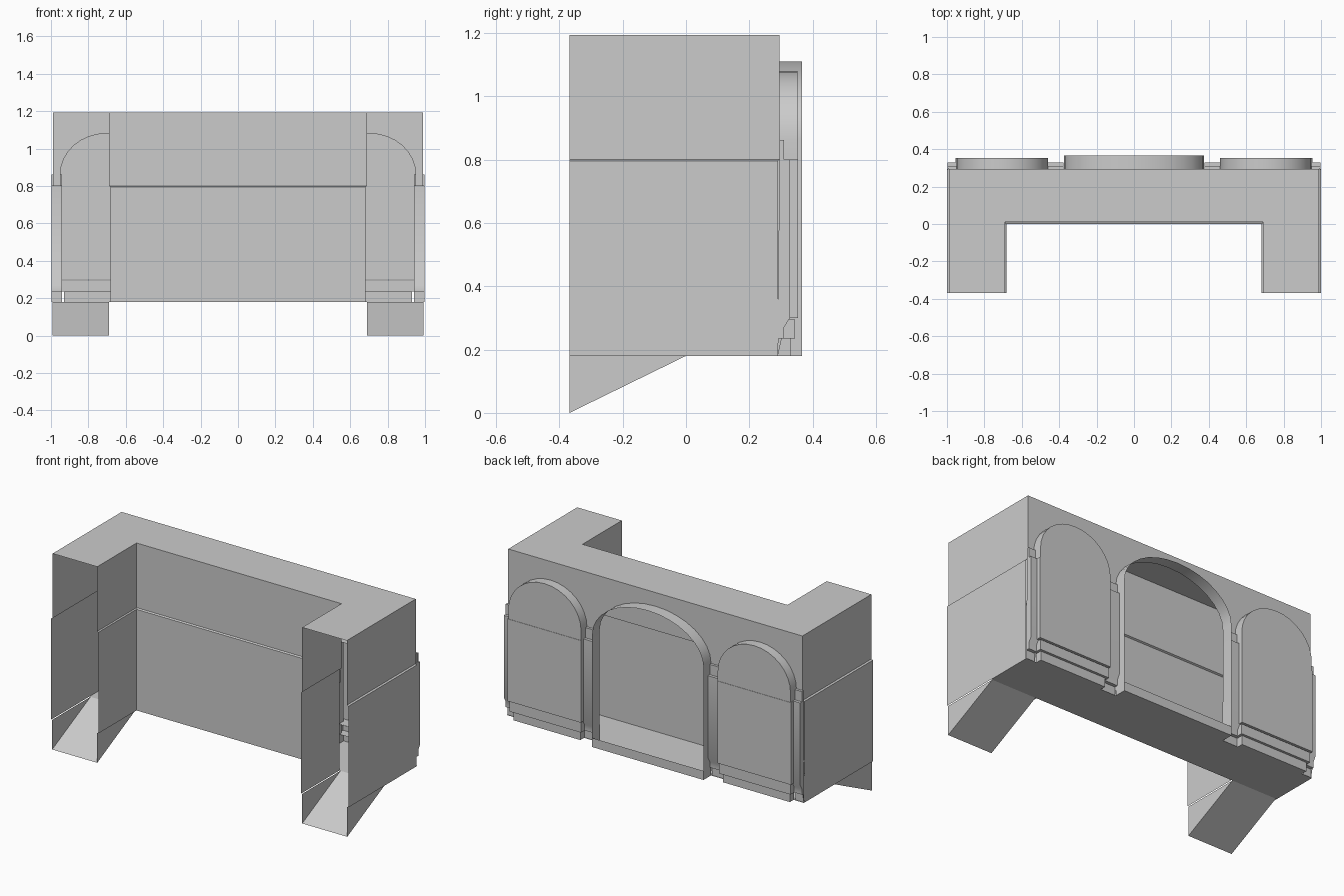
import bpy, bmesh, math

cube = bpy.data.objects.get("Cube")
if cube:
    bpy.data.objects.remove(cube, do_unlink=True)

stone = bpy.data.materials.new("plain_grey")
stone.use_nodes = True
GREY = (0.6, 0.6, 0.6, 1)
stone.diffuse_color = GREY
stone.node_tree.nodes["Principled BSDF"].inputs["Base Color"].default_value = GREY

# Main heights and depths
TOP, LEDGE, FLOOR, SKIRT = 1.193, 0.8, 0.18, 0.235
FRONT, BACK = -0.368, 0.295


def finish(name, bm):
    bmesh.ops.remove_doubles(bm, verts=bm.verts, dist=1e-5)
    bmesh.ops.recalc_face_normals(bm, faces=bm.faces)
    mesh = bpy.data.meshes.new(name)
    bm.to_mesh(mesh)
    bm.free()
    mesh.materials.append(stone)
    obj = bpy.data.objects.new(name, mesh)
    bpy.context.collection.objects.link(obj)
    bpy.ops.object.select_all(action='DESELECT')
    obj.select_set(True)
    bpy.context.view_layer.objects.active = obj
    bpy.ops.object.shade_smooth_by_angle(angle=math.radians(32))
    return obj


def loft(name, rows, caps=False):
    """Sheet stretched across rows of points, with optional end faces."""
    bm = bmesh.new()
    grid = [[bm.verts.new(p) for p in row] for row in rows]
    for a, b in zip(grid, grid[1:]):
        for i in range(len(a) - 1):
            pts = [a[i], a[i + 1], b[i + 1], b[i]]
            if (pts[0].co - pts[1].co).length > 1e-5 and (pts[2].co - pts[3].co).length > 1e-5:
                bm.faces.new(pts)
    if caps:
        bm.faces.new(grid[0])
        bm.faces.new(grid[-1])
    return finish(name, bm)


def sheet(name, points):
    bm = bmesh.new()
    bm.faces.new([bm.verts.new(p) for p in points])
    return finish(name, bm)


def prism(name, profile, x0, x1):
    """Depth/height profile run along x, open towards the hollow inside."""
    return loft(name, [[(x, y, z) for y, z in profile] for x in (x0, x1)], True)


def box(name, depth, z0, z1, x0, x1):
    inner = BACK - 0.005
    return prism(name, [(inner, z0), (depth, z0), (depth, z1), (inner, z1)], x0, x1)


def arch(cx, half, spring, crown, foot, steps=16):
    """Arch outline from left foot to right foot as x, z points."""
    pts = [(cx - half, foot)]
    for i in range(steps + 1):
        a = math.pi * (1 - i / steps)
        pts.append((cx + half * math.cos(a), spring + (crown - spring) * math.sin(a)))
    return pts + [(cx + half, foot)]


# Upright walls: the lower part stands slightly proud of the upper part
def wall_rows(path_low, path_high):
    return [[(x, y, FLOOR) for x, y in path_low],
            [(x, y, LEDGE - 0.005) for x, y in path_low],
            [(x, y, LEDGE) for x, y in path_high],
            [(x, y, TOP) for x, y in path_high]]


def inner_path(x, y):
    return [(-x, FRONT), (-x, y), (x, y), (x, FRONT)]


loft("inner_walls", wall_rows(inner_path(0.683, 0.0), inner_path(0.69, 0.01)))

for s, side in ((1, "left"), (-1, "right")):
    loft(side + "_outer_wall", wall_rows([(s, FRONT), (s, BACK - 0.005)],
                                         [(s * 0.99, FRONT), (s * 0.99, BACK)]))
    # Sloping foot under the open-fronted wing
    xs = (s * 0.69, s * 0.993)
    sheet(side + "_foot_slope", [(xs[0], FRONT, 0), (xs[1], FRONT, 0),
                                 (xs[1], 0, FLOOR), (xs[0], 0, FLOOR)])
    for x, part in zip(xs, ("inner", "outer")):
        sheet(side + "_foot_" + part + "_cheek",
              [(x, FRONT, 0), (x, FRONT, FLOOR), (x, 0, FLOOR)])

# Top and floor
X = 0.99
sheet("top_slab", [(-X, FRONT, TOP), (-0.69, FRONT, TOP), (-0.69, 0.01, TOP), (0.69, 0.01, TOP),
                   (0.69, FRONT, TOP), (X, FRONT, TOP), (X, BACK, TOP), (-X, BACK, TOP)])
sheet("floor_slab", [(-1, 0, FLOOR), (1, 0, FLOOR), (1, BACK, FLOOR), (-1, BACK, FLOOR)])

# Upper back wall pierced by three arches
SIDE = (0.245, 0.86, 1.08)
MIDDLE = (0.375, 0.865, 1.11)
outline = [(-X, LEDGE)] + arch(-0.705, *SIDE, LEDGE) + arch(0, *MIDDLE, LEDGE) \
    + arch(0.705, *SIDE, LEDGE) + [(X, LEDGE)]
loft("upper_back_wall", [[(x, BACK, z) for x, z in outline], [(x, BACK, TOP) for x, z in outline]])

# Open middle arch with jambs and a low sill
hood = arch(0, *MIDDLE, FLOOR)
loft("middle_arch_hood", [[(x, y, z) for x, z in hood] for y in (BACK, 0.367)])
loft("middle_sill", [[(x, BACK, FLOOR), (x, 0.367, FLOOR), (x, 0.367, SKIRT)]
                     for x in (-0.375, 0.375)])

# Pier profile: stepped foot, shaft, ledge and capital
pier = [(0.29, FLOOR), (0.29, SKIRT), (0.31, SKIRT), (0.31, 0.27), (0.328, 0.3),
        (0.328, LEDGE), (0.31, LEDGE), (0.31, 0.862), (BACK, 0.862)]

for s, side in ((1, "left"), (-1, "right")):
    # Blind arch
    rim = arch(s * 0.705, *SIDE, LEDGE)
    loft(side + "_arch_rim", [[(x, y, z) for x, z in rim] for y in (BACK, 0.352)])
    sheet(side + "_arch_panel", [(x, 0.352, z) for x, z in rim])
    # Panel and stepped skirting
    box(side + "_back_panel", 0.354, 0.3, LEDGE, s * 0.46, s * 0.955)
    box(side + "_upper_skirting", 0.345, SKIRT, 0.295, s * 0.465, s * 0.945)
    box(side + "_lower_skirting", 0.33, FLOOR, SKIRT, s * 0.48, s * 0.93)
    # Piers
    prism(side + "_corner_pier", pier, s * 0.94, s * 0.997)
    prism(side + "_inner_pier", pier, s * 0.377, s * 0.48)
